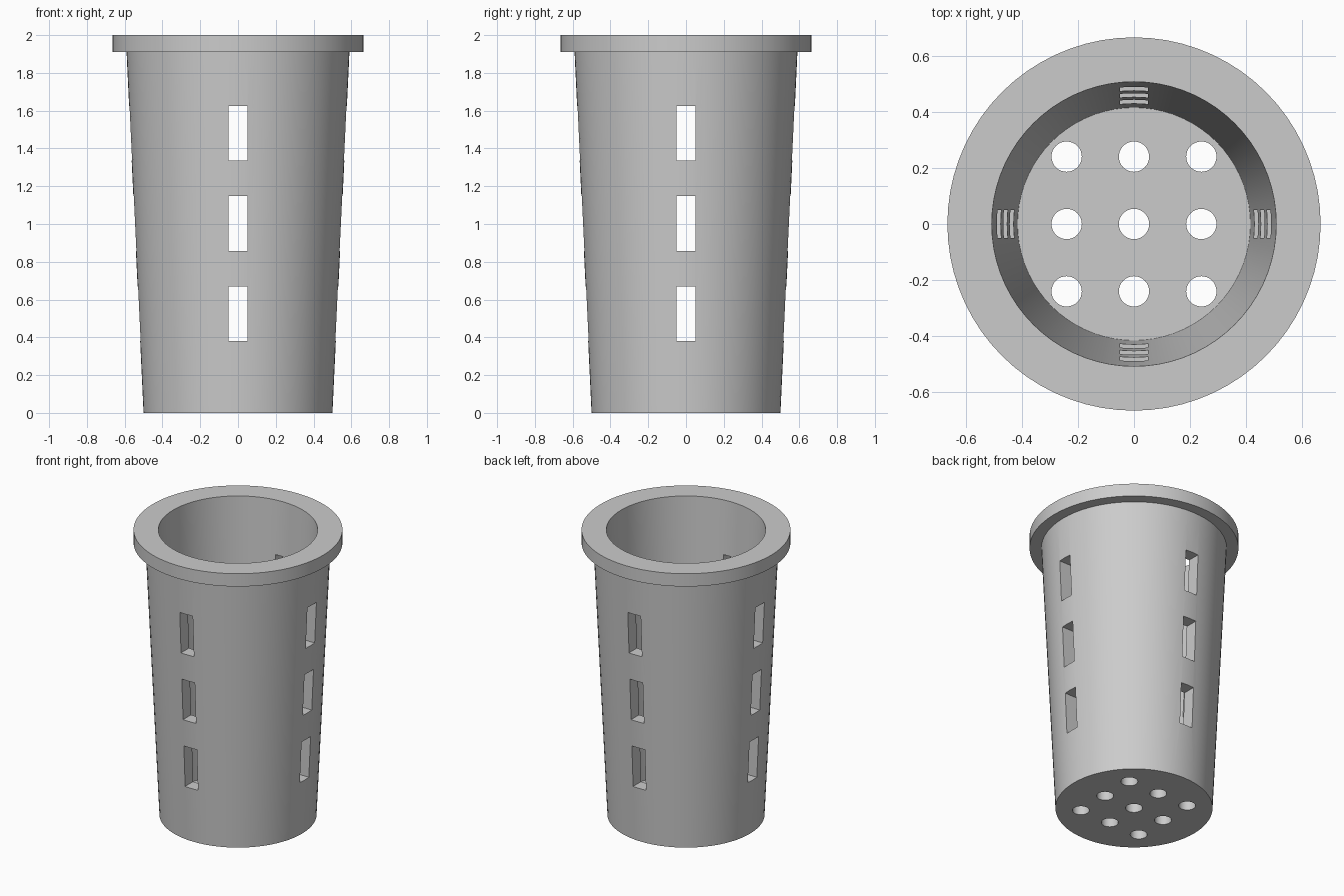
import bpy, bmesh, math
from mathutils import Matrix

default = bpy.data.objects.get("Cube")
if default:
    bpy.data.objects.remove(default, do_unlink=True)

SEGMENTS = 72

grey = bpy.data.materials.new("plain_grey")
grey.use_nodes = True
colour = (0.6, 0.6, 0.6, 1)
grey.diffuse_color = colour
grey.node_tree.nodes["Principled BSDF"].inputs["Base Color"].default_value = colour


def make_object(name, bm):
    bmesh.ops.recalc_face_normals(bm, faces=bm.faces)
    mesh = bpy.data.meshes.new(name)
    bm.to_mesh(mesh)
    bm.free()
    mesh.materials.append(grey)
    obj = bpy.data.objects.new(name, mesh)
    bpy.context.collection.objects.link(obj)
    return obj


def lathe(name, profile):
    """Revolve (radius, z) points around z and cap both ends."""
    bm = bmesh.new()
    rings = []
    for r, z in profile:
        angles = [math.tau * i / SEGMENTS for i in range(SEGMENTS)]
        rings.append([bm.verts.new((r * math.cos(a), r * math.sin(a), z)) for a in angles])
    for low, high in zip(rings, rings[1:]):
        for i in range(SEGMENTS):
            j = (i + 1) % SEGMENTS
            bm.faces.new((low[i], low[j], high[j], high[i]))
    bm.faces.new(rings[0])
    bm.faces.new(rings[-1])
    return make_object(name, bm)


# Tapered cup with a wide flat rim and a solid floor
cup = lathe("net_cup", [
    (0.5, 0), (0.59, 1.91), (0.665, 1.91), (0.665, 2),
    (0.507, 2), (0.415, 0.09),
])

# Cutters: three slots on each of four sides, and a grid of drain holes
bm = bmesh.new()
for side in range(4):
    turn = Matrix.Rotation(side * math.pi / 2, 4, "Z")
    for z in (0.525, 1.003, 1.48):
        place = Matrix.Translation((0.55, 0, z)) @ Matrix.Diagonal((0.5, 0.1, 0.29, 1))
        bmesh.ops.create_cube(bm, size=1, matrix=turn @ place)
for x in (-0.24, 0, 0.24):
    for y in (-0.24, 0, 0.24):
        bmesh.ops.create_cone(bm, cap_ends=True, segments=32, radius1=0.054, radius2=0.054,
                              depth=0.4, matrix=Matrix.Translation((x, y, 0)))
cutter = make_object("opening_cutter", bm)
cutter.hide_render = True

# Cut the openings, then discard the cutter
cut = cup.modifiers.new("openings", "BOOLEAN")
cut.operation = "DIFFERENCE"
cut.solver = "EXACT"
cut.object = cutter
bpy.ops.object.select_all(action="DESELECT")
cup.select_set(True)
bpy.context.view_layer.objects.active = cup
bpy.ops.object.modifier_apply(modifier=cut.name)
bpy.data.objects.remove(cutter, do_unlink=True)

bpy.ops.object.shade_smooth_by_angle(angle=math.radians(30))
